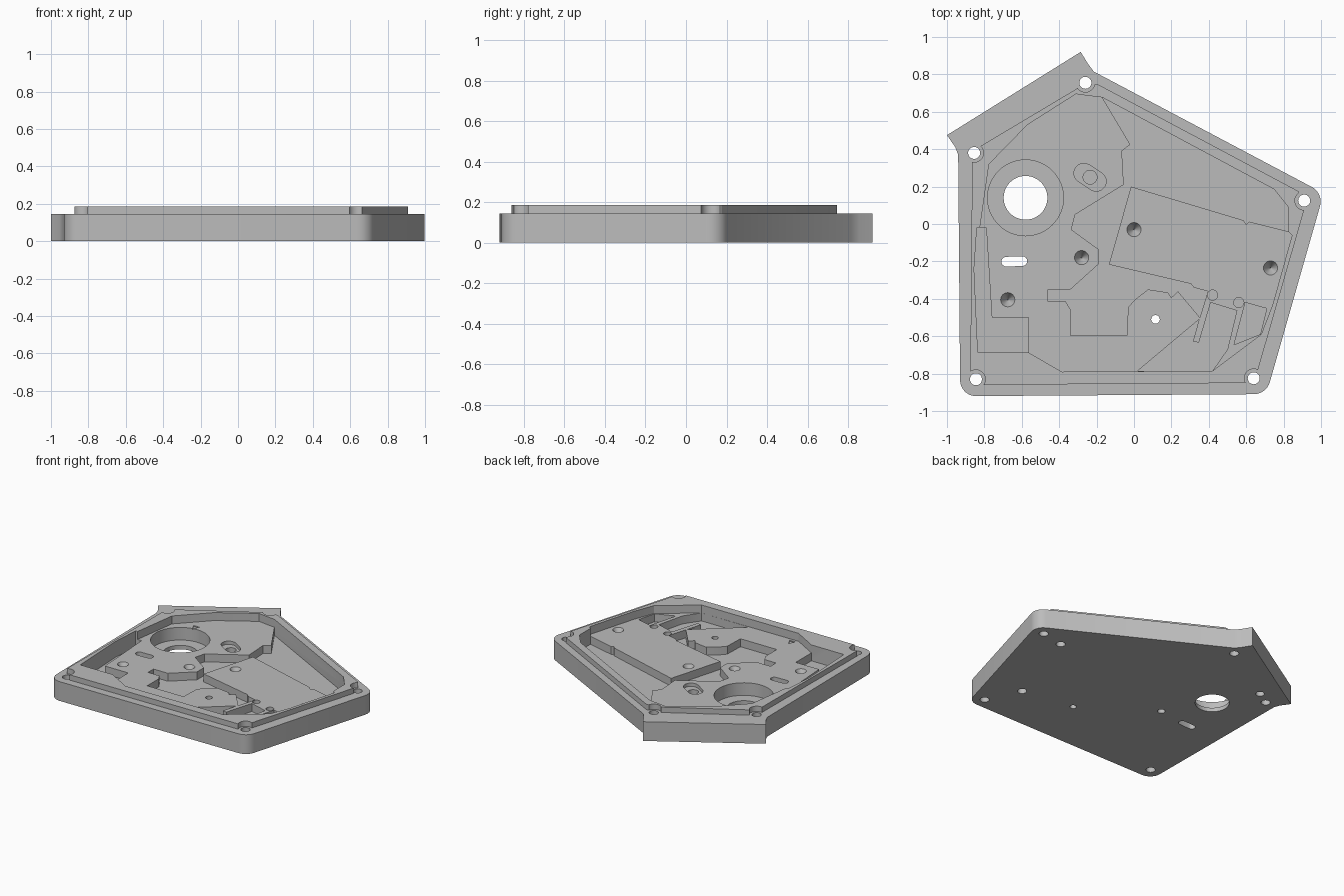
import bpy, bmesh, math
from mathutils import Matrix

if "Cube" in bpy.data.objects:
    bpy.data.objects.remove(bpy.data.objects["Cube"])

BASE_TOP, RIM_TOP, DECK, FLOOR = 0.145, 0.185, 0.125, 0.065
grey = bpy.data.materials.new("machined_grey")
grey.diffuse_color = (0.5, 0.5, 0.5, 1)
grey.use_nodes = True
grey.node_tree.nodes["Principled BSDF"].inputs["Base Color"].default_value = grey.diffuse_color


def finish(name, bm):
    bmesh.ops.recalc_face_normals(bm, faces=bm.faces)
    me = bpy.data.meshes.new(name)
    bm.to_mesh(me)
    bm.free()
    ob = bpy.data.objects.new(name, me)
    bpy.context.collection.objects.link(ob)
    me.materials.append(grey)
    return ob


def prism(name, pts, z0, z1):
    bm = bmesh.new()
    f = bm.faces.new([bm.verts.new((x, y, z0)) for x, y in pts])
    ext = bmesh.ops.extrude_face_region(bm, geom=[f])["geom"]
    bmesh.ops.translate(bm, vec=(0, 0, z1 - z0),
                        verts=[v for v in ext if isinstance(v, bmesh.types.BMVert)])
    return finish(name, bm)


def cone(name, x, y, r0, r1, z0, z1, n=32):
    bm = bmesh.new()
    bmesh.ops.create_cone(bm, cap_ends=True, segments=n, radius1=r0, radius2=r1,
                          depth=z1 - z0, matrix=Matrix.Translation((x, y, (z0 + z1) / 2)))
    return finish(name, bm)


def arc(x, y, r, a0, a1, n=8):
    return [(x + r * math.cos(math.radians(a0 + (a1 - a0) * i / n)),
             y + r * math.sin(math.radians(a0 + (a1 - a0) * i / n))) for i in range(n + 1)]


def slot(x, y, half, r, ang):
    dx, dy = half * math.cos(math.radians(ang)), half * math.sin(math.radians(ang))
    return arc(x + dx, y + dy, r, ang - 90, ang + 90) + arc(x - dx, y - dy, r, ang + 90, ang + 270)


def boolean(target, tool, op="DIFFERENCE"):
    m = target.modifiers.new("bool", "BOOLEAN")
    m.operation, m.solver, m.object = op, "EXACT", tool
    bpy.context.view_layer.objects.active = target
    bpy.ops.object.modifier_apply(modifier=m.name)
    bpy.data.objects.remove(tool)


# Base plate with rounded corners and a flared back-left side
outline = ([(-1, 0.475), (-0.285, 0.92), (-0.245, 0.855), (-0.215, 0.815)]
           + arc(0.91, 0.12, 0.088, 62, -16)
           + arc(0.64, -0.82, 0.09, -16, -91)
           + arc(-0.845, -0.835, 0.085, -91, -180)
           + [(-0.94, 0.37), (-0.955, 0.41)])
plate = prism("housing_plate", outline, 0, BASE_TOP)

# Raised rim, bitten away around the corner screws
screws = [(-0.26, 0.755), (-0.855, 0.38), (0.91, 0.125), (0.64, -0.825), (-0.845, -0.83)]
rim = prism("rim", [(-0.84, 0.405), (-0.27, 0.745), (-0.19, 0.745), (0.88, 0.175), (0.92, 0.11),
                    (0.66, -0.79), (0.60, -0.85), (-0.81, -0.86), (-0.875, -0.79),
                    (-0.865, 0.36)], BASE_TOP - 0.02, RIM_TOP)
for x, y in screws:
    boolean(rim, cone("bite", x, y, 0.05, 0.05, BASE_TOP, 0.3))
boolean(plate, rim, "UNION")

# Pocket down to the deck
pocket = [(-0.775, 0.32), (-0.57, 0.53), (-0.31, 0.695), (-0.24, 0.685), (-0.17, 0.677),
          (0.75, 0.185), (0.825, 0.09), (0.825, -0.04), (0.845, -0.06), (0.74, -0.435),
          (0.68, -0.59), (0.42, -0.785), (-0.385, -0.79), (-0.565, -0.687), (-0.835, -0.687),
          (-0.855, -0.24)]
boolean(plate, prism("pocket", pocket, DECK, 0.3))

# Lower floors left between the raised decks
centre = [(-0.17, 0.677), (-0.02, 0.425), (-0.065, 0.39), (-0.055, 0.21), (-0.315, 0.05),
          (-0.335, -0.03), (-0.19, -0.135), (-0.19, -0.215), (-0.34, -0.35), (-0.46, -0.35),
          (-0.46, -0.415), (-0.365, -0.415), (-0.34, -0.457), (-0.34, -0.596), (-0.037, -0.596),
          (-0.032, -0.446), (0.005, -0.404), (0.075, -0.35), (0.18, -0.366), (0.2, -0.393),
          (0.235, -0.36), (0.352, -0.5), (0.395, -0.36), (0.32, -0.34), (0.305, -0.32),
          (-0.134, -0.217), (-0.016, 0.2), (0.585, 0.02), (0.6, -0.002), (0.615, 0.013),
          (0.825, -0.04), (0.825, 0.09), (0.75, 0.185)]
front = [(0.348, -0.51), (0.02, -0.785), (0.42, -0.785), (0.5, -0.67), (0.55, -0.463),
         (0.41, -0.42), (0.347, -0.634), (0.315, -0.628)]
side = [(0.595, -0.42), (0.71, -0.452), (0.675, -0.59), (0.535, -0.645)]
left = [(-0.84, -0.02), (-0.79, -0.02), (-0.76, -0.5), (-0.565, -0.5), (-0.565, -0.687),
        (-0.835, -0.687), (-0.855, -0.24)]
for pts in (centre, front, side, left):
    boolean(plate, prism("low_floor", pts, FLOOR, 0.3))

# Round counterbore with a through opening
boolean(plate, cone("counterbore", -0.58, 0.14, 0.203, 0.203, 0.03, 0.3, 64))
boolean(plate, cone("opening", -0.58, 0.14, 0.117, 0.117, -0.1, 0.3, 48))

# Through holes: corner screws, small hole and slot
for x, y, r in [(*s, 0.032) for s in screws] + [(0.115, -0.51, 0.023)]:
    boolean(plate, cone("through_hole", x, y, r, r, -0.1, 0.3))
boolean(plate, prism("through_slot", slot(-0.64, -0.2, 0.043, 0.026, 2), -0.1, 0.3))

# Conical holes in the decks
for x, y in [(-0.675, -0.405), (-0.28, -0.18), (0, -0.03), (0.73, -0.235)]:
    boolean(plate, cone("cone_hole", x, y, 0.001, 0.039, 0.06, DECK + 0.002))

# Blind holes in the underside
for x, y, r in [(0.73, 0.09, 0.032), (0.52, -0.57, 0.032), (-0.75, 0.446, 0.03),
                (-0.386, -0.17, 0.026)]:
    boolean(plate, cone("blind_hole", x, y, r, r, -0.1, 0.04))

# Relief holes beside the front channels, and the angled slot seat
for x, y in [(0.42, -0.38), (0.56, -0.42)]:
    boolean(plate, cone("relief", x, y, 0.027, 0.027, FLOOR, 0.3))
boolean(plate, prism("slot_seat", slot(-0.235, 0.25, 0.04, 0.053, -33), 0.1, 0.3))
boolean(plate, cone("seat_hole", -0.235, 0.25, 0.037, 0.037, 0.06, 0.3))

# Small engraved triangles
for x, y, s in [(-0.615, 0.365, -1), (-0.35, -0.75, 1)]:
    boolean(plate, prism("mark", [(x - 0.025, y - 0.02 * s), (x + 0.025, y - 0.02 * s),
                                  (x, y + 0.027 * s)], DECK - 0.008, 0.3))

bpy.ops.object.select_all(action="DESELECT")
plate.select_set(True)
bpy.context.view_layer.objects.active = plate
bpy.ops.object.shade_smooth_by_angle(angle=math.radians(30))
